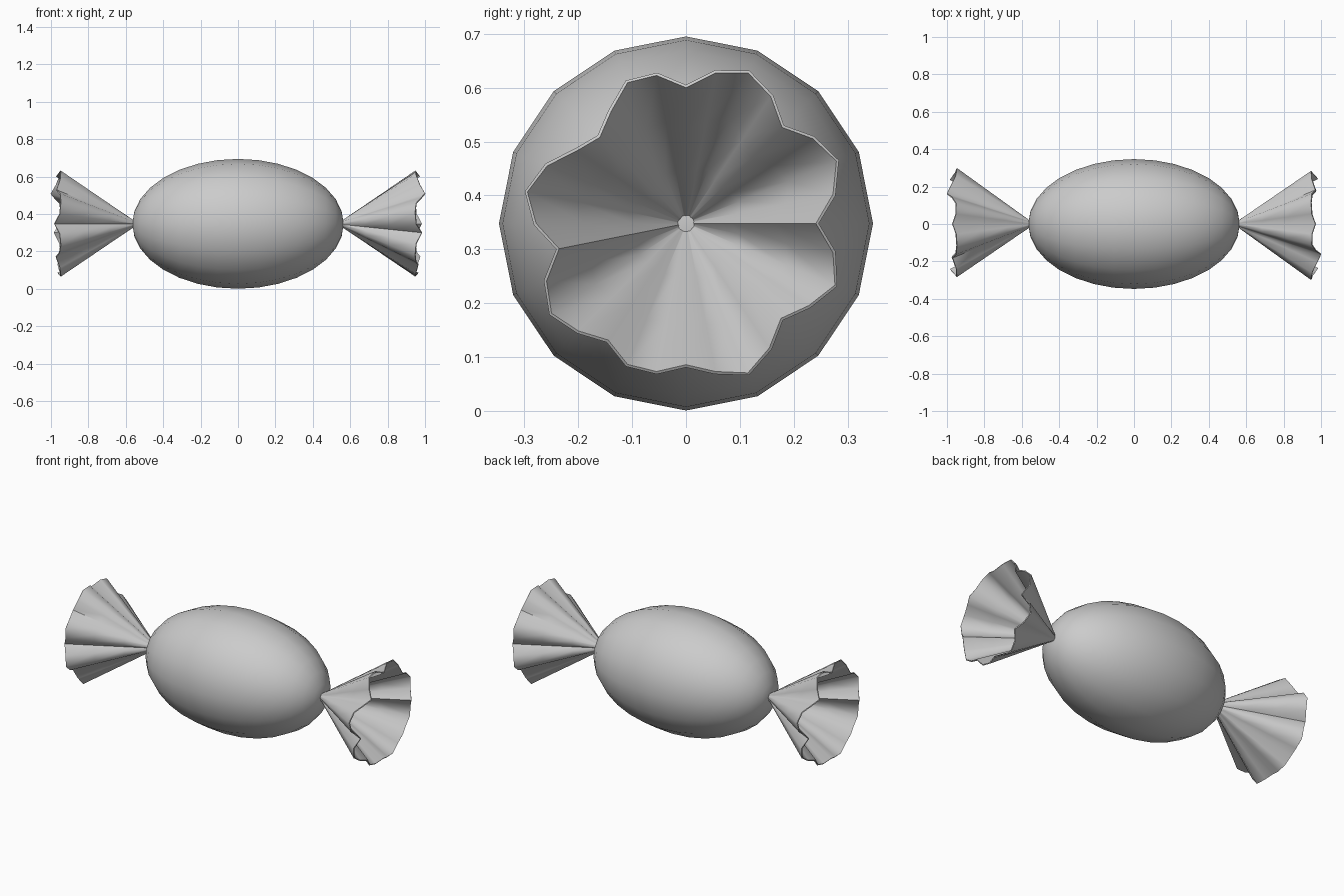
import bpy, bmesh, math
from mathutils import Matrix

if "Cube" in bpy.data.objects:
    bpy.data.objects.remove(bpy.data.objects["Cube"], do_unlink=True)

CENTRE_Z = 0.348

wrapper = bpy.data.materials.new("wrapper grey")
wrapper.use_nodes = True
grey = (0.6, 0.6, 0.6, 1)
wrapper.diffuse_color = grey
wrapper.node_tree.nodes["Principled BSDF"].inputs["Base Color"].default_value = grey


def finish(bm, name):
    """Turn a bmesh into a smooth object at the candy's height."""
    bmesh.ops.recalc_face_normals(bm, faces=bm.faces)
    for face in bm.faces:
        face.smooth = True
    mesh = bpy.data.meshes.new(name)
    bm.to_mesh(mesh)
    bm.free()
    mesh.materials.append(wrapper)
    obj = bpy.data.objects.new(name, mesh)
    obj.location.z = CENTRE_Z
    bpy.context.collection.objects.link(obj)
    return obj


# Candy body: stretched sphere with its poles on the x axis
bm = bmesh.new()
bmesh.ops.create_uvsphere(bm, u_segments=16, v_segments=16, radius=1)
bmesh.ops.transform(bm, verts=bm.verts,
                    matrix=Matrix.Diagonal((0.565, 0.347, 0.347, 1))
                    @ Matrix.Rotation(math.pi / 2, 4, "Y"))
finish(bm, "candy_body")

# Rim radius of each pleat in hundredths, starting at the top and going towards +y
PLEATS = (25.2, 28.5, 30.2, 28.3, 25.2, 28.3, 30.2, 27.8,
          24.1, 27.8, 29.9, 27.4, 24.9, 27.8, 30, 28,
          26.2, 28, 28.3, 26, 28.2, 30, 28, 24,
          27.8, 30, 27.9, 24.3, 22.6, 25, 28.3, 28)


def wrapper_end(name, turn):
    """Pleated fan flaring from a pinched neck; the rim dips where folds stick out."""
    bm = bmesh.new()
    rings = []
    for t in (0, 0.33, 0.67, 1):
        ring = []
        for i, pleat in enumerate(PLEATS):
            a = math.tau * i / len(PLEATS)
            rim = pleat / 100
            rim_x = 0.95 + 9 * (0.302 - rim) ** 2
            r = 0.01 + (rim - 0.01) * t
            x = 0.555 + (rim_x - 0.555) * t
            ring.append(bm.verts.new((x, r * math.sin(a), r * math.cos(a))))
        rings.append(ring)
    for lower, upper in zip(rings, rings[1:]):
        for i in range(len(PLEATS)):
            j = (i + 1) % len(PLEATS)
            bm.faces.new((lower[i], lower[j], upper[j], upper[i]))
    bmesh.ops.rotate(bm, verts=bm.verts, matrix=Matrix.Rotation(turn, 3, "Z"))
    obj = finish(bm, name)
    # Thin sheet with a crisp rim
    sheet = obj.modifiers.new("thickness", "SOLIDIFY")
    sheet.thickness = 0.006
    sheet.offset = -1
    bpy.ops.object.select_all(action="DESELECT")
    obj.select_set(True)
    bpy.context.view_layer.objects.active = obj
    bpy.ops.object.modifier_apply(modifier=sheet.name)
    bpy.ops.object.shade_smooth_by_angle(angle=math.radians(60))


wrapper_end("left_wrapper_end", 0)
wrapper_end("right_wrapper_end", math.pi)
